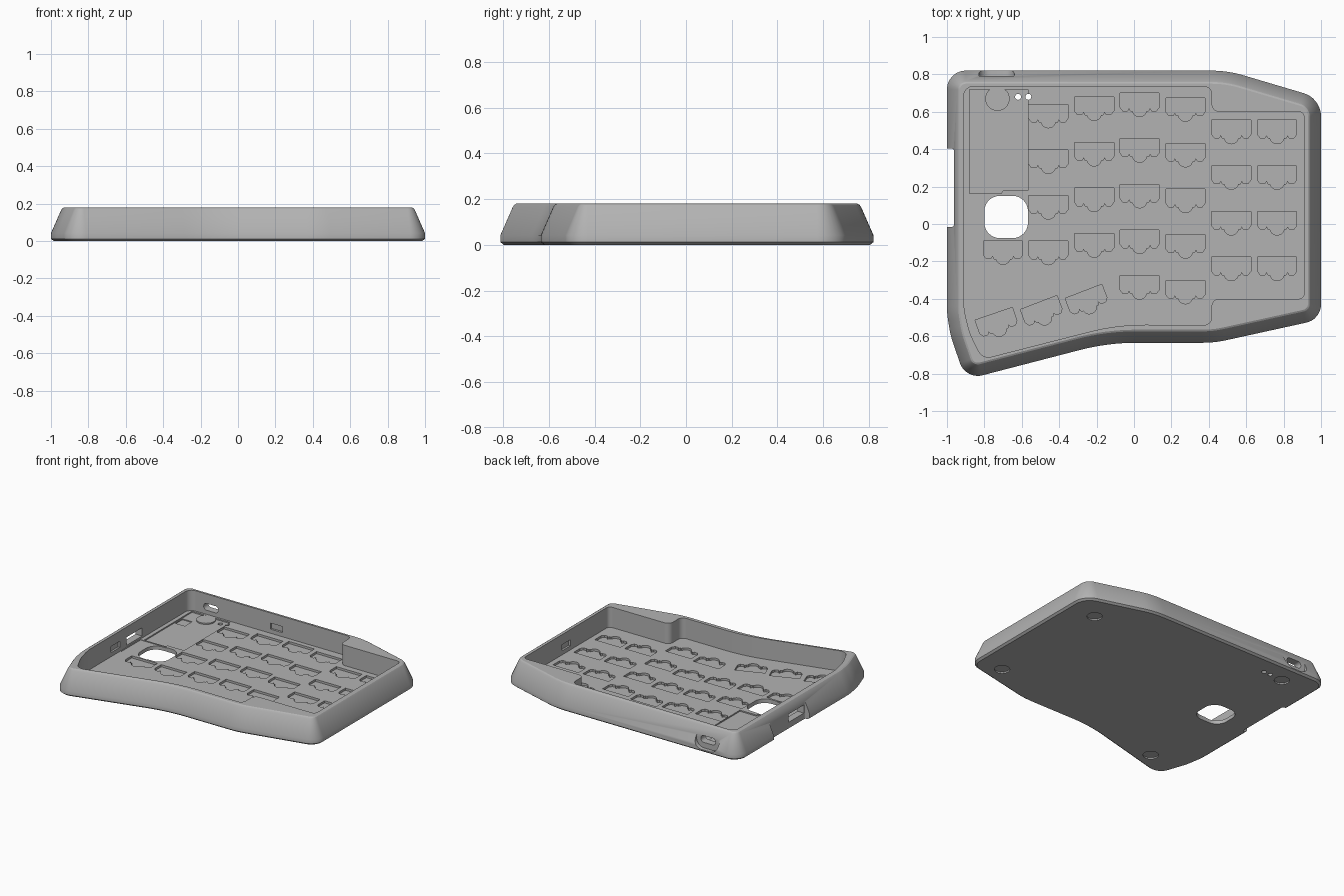
import bpy, bmesh, math
from mathutils import Vector, Matrix

cube = bpy.data.objects.get("Cube")
if cube:
    bpy.data.objects.remove(cube, do_unlink=True)

HEIGHT, FLOOR = 0.18, 0.03

grey = bpy.data.materials.new("case_grey")
grey.use_nodes = True
COLOUR = (0.45, 0.45, 0.45, 1)
grey.diffuse_color = COLOUR
grey.node_tree.nodes["Principled BSDF"].inputs["Base Color"].default_value = COLOUR


def fillet(corners, steps=8):
    """Round each (x, y, radius) corner of a polygon."""
    out, n = [], len(corners)
    for i, (x, y, r) in enumerate(corners):
        p = Vector((x, y))
        a = (Vector(corners[i - 1][:2]) - p).normalized()
        b = (Vector(corners[(i + 1) % n][:2]) - p).normalized()
        half = (math.pi - a.angle(b)) / 2
        c = p + (a + b).normalized() * r / math.cos(half)
        v0 = p + a * r * math.tan(half) - c
        v1 = p + b * r * math.tan(half) - c
        out += [c + v0.lerp(v1, k / steps).normalized() * r for k in range(steps + 1)]
    return out


def inset(pts, d):
    """Move a counter-clockwise outline inwards by d."""
    out, n = [], len(pts)
    for i, p in enumerate(pts):
        e1 = (p - pts[i - 1]).normalized()
        e2 = (pts[(i + 1) % n] - p).normalized()
        n1, n2 = Vector((-e1.y, e1.x)), Vector((-e2.y, e2.x))
        out.append(p + (n1 + n2) * d / (1 + n1.dot(n2)))
    return out


def loft(bm, rings):
    """Skin a stack of (outline, z) rings and cap both ends."""
    loops = [[bm.verts.new((p[0], p[1], z)) for p in pts] for pts, z in rings]
    n = len(loops[0])
    for lo, hi in zip(loops, loops[1:]):
        for i in range(n):
            j = (i + 1) % n
            bm.faces.new((lo[i], lo[j], hi[j], hi[i]))
    bm.faces.new(loops[0][::-1])
    bm.faces.new(loops[-1])


def make(name, bm):
    bmesh.ops.recalc_face_normals(bm, faces=bm.faces)
    mesh = bpy.data.meshes.new(name)
    bm.to_mesh(mesh)
    bm.free()
    ob = bpy.data.objects.new(name, mesh)
    bpy.context.collection.objects.link(ob)
    return ob


def prism(name, pts, z0, z1, turn=None):
    bm = bmesh.new()
    loft(bm, [(pts, z0), (pts, z1)])
    if turn:
        bm.transform(turn)
    return make(name, bm)


def box(x0, x1, y0, y1, r):
    return fillet([(x0, y0, r), (x1, y0, r), (x1, y1, r), (x0, y1, r)], 6)


def circle(x, y, r, n=32):
    return [Vector((x + r * math.cos(k * math.tau / n), y + r * math.sin(k * math.tau / n)))
            for k in range(n)]


# Outer shell: vertical foot band, sloping sides and a softened rim
outline = fillet([
    (-1, .82, .1), (-1, -.48, .5), (-.98, -.6, .5), (-.9, -.832, .1),
    (-.14, -.635, 1.2), (.43, -.635, .6), (1, -.51, .1), (1, .672, .13),
    (.5, .82, .6)])
bm = bmesh.new()
loft(bm, [(inset(outline, d), z) for d, z in
          ((.015, 0), (0, .012), (0, .042), (.054, .165), (.061, .175), (.07, HEIGHT))])
case = make("case", bm)

cutters = []


def cut(name, pts, z0, z1, turn=None):
    cutters.append(prism(name, pts, z0, z1, turn))


# Main pocket with stepped right-hand end
pocket = fillet([
    (-.91, .735, .05), (-.91, -.45, .4), (-.88, -.58, .4), (-.81, -.722, .06),
    (-.09, -.538, 1.2), (.415, -.54, .04), (.415, -.4, .04), (.91, -.4, .03),
    (.91, .6, .03), (.415, .6, .04), (.415, .735, .04)])
cut("pocket_cutter", pocket, FLOOR, .3)

# Switch socket recesses: upright columns and three turned thumb keys
half = [(.105, 0), (.105, -.075), (.09, -.095), (.065, -.095),
        (.056, -.08), (.048, -.096), (.038, -.096)]
arc = [(.036 * math.cos(a), -.096 - .03 * math.sin(a))
       for a in (math.pi * k / 10 for k in range(1, 10))]
socket = half + arc + [(-x, y) for x, y in reversed(half)]
places = []
for x, top, count in ((-.458, .64, 4), (-.213, .68, 4), (.03, .70, 5), (.275, .675, 5),
                      (.52, .555, 4), (.765, .555, 4), (-.70, -.09, 1)):
    places += [(x, top - .244 * k, 0) for k in range(count)]
places += [(-.75, -.48, 19), (-.51, -.42, 21), (-.27, -.36, 21)]
bm = bmesh.new()
for x, y, angle in places:
    move = Matrix.Translation((x, y, 0)) @ Matrix.Rotation(math.radians(angle), 4, 'Z')
    pts = [move @ Vector((px, py, 0)) for px, py in socket]
    loft(bm, [(pts, .014), (pts, .06)])
cutters.append(make("socket_cutter", bm))

# Electronics bay, small inner well and shallow side bay
bay = [(-.88, .163), (-.71, .163), (-.70, .18), (-.567, .18), (-.567, .72), (-.88, .72)]
cut("bay_cutter", bay, .021, .06)
cut("well_cutter", box(-.875, -.795, .515, .6, .004), .014, .06)
cut("side_bay_cutter", box(-.905, -.69, -.08, .155, .004), .026, .06)

# Floor openings
cut("window_cutter", box(-.8, -.567, -.075, .15, .08), -.1, .1)
for x in (-.62, -.565):
    cut("pin_hole_cutter", circle(x, .68, .016, 20), -.1, .1)

# Foot recesses underneath
feet = [(-.73, .67), (.78, .52), (.8, -.42), (-.7, -.66)]
for x, y in feet:
    cut("foot_cutter", circle(x, y, .052), -.1, .01)

# Notch and port in the -x side
cut("side_notch_cutter", box(-1.2, -.963, -.015, .403, .01), -.1, .3)
cut("side_port_cutter", box(-1.1, -.85, 0, .18, .004), .045, .105)

# Cable port in the back: finger recess and through slot
to_back = Matrix.Rotation(math.pi / 2, 4, 'X')      # (x, y, z) -> (x, -z, y)
cut("plug_recess_cutter", box(-.83, -.64, .02, .15, .06), -1, -.79, to_back)
cut("plug_slot_cutter", box(-.795, -.675, .06, .11, .024), -1, -.68, to_back)

# Snap recesses in the inner walls
cut("snap_back_cutter", box(-.25, -.15, .7, .75, .002), .06, .105)
cut("snap_right_cutter", box(.87, .925, .05, .15, .002), .06, .105)
cut("snap_left_cutter", box(-.925, -.87, -.18, -.08, .002), .06, .105)

for c in cutters:
    c.hide_render = True
    mod = case.modifiers.new(c.name, 'BOOLEAN')
    mod.operation = 'DIFFERENCE'
    mod.solver = 'EXACT'
    mod.object = c

# Bake the cuts, then drop the cutters
bpy.context.view_layer.update()
graph = bpy.context.evaluated_depsgraph_get()
baked = bpy.data.meshes.new_from_object(case.evaluated_get(graph))
case.modifiers.clear()
case.data = baked
for c in cutters:
    bpy.data.objects.remove(c, do_unlink=True)

# Round boss in the bay above the foot recess
boss = prism("foot_boss", [(p.x, min(p.y, .72)) for p in circle(-.73, .67, .065)], .02, FLOOR)

for ob in (case, boss):
    ob.data.materials.clear()
    ob.data.materials.append(grey)
    for f in ob.data.polygons:
        f.material_index = 0
    bpy.ops.object.select_all(action='DESELECT')
    ob.select_set(True)
    bpy.context.view_layer.objects.active = ob
    bpy.ops.object.shade_smooth_by_angle(angle=math.radians(25))
